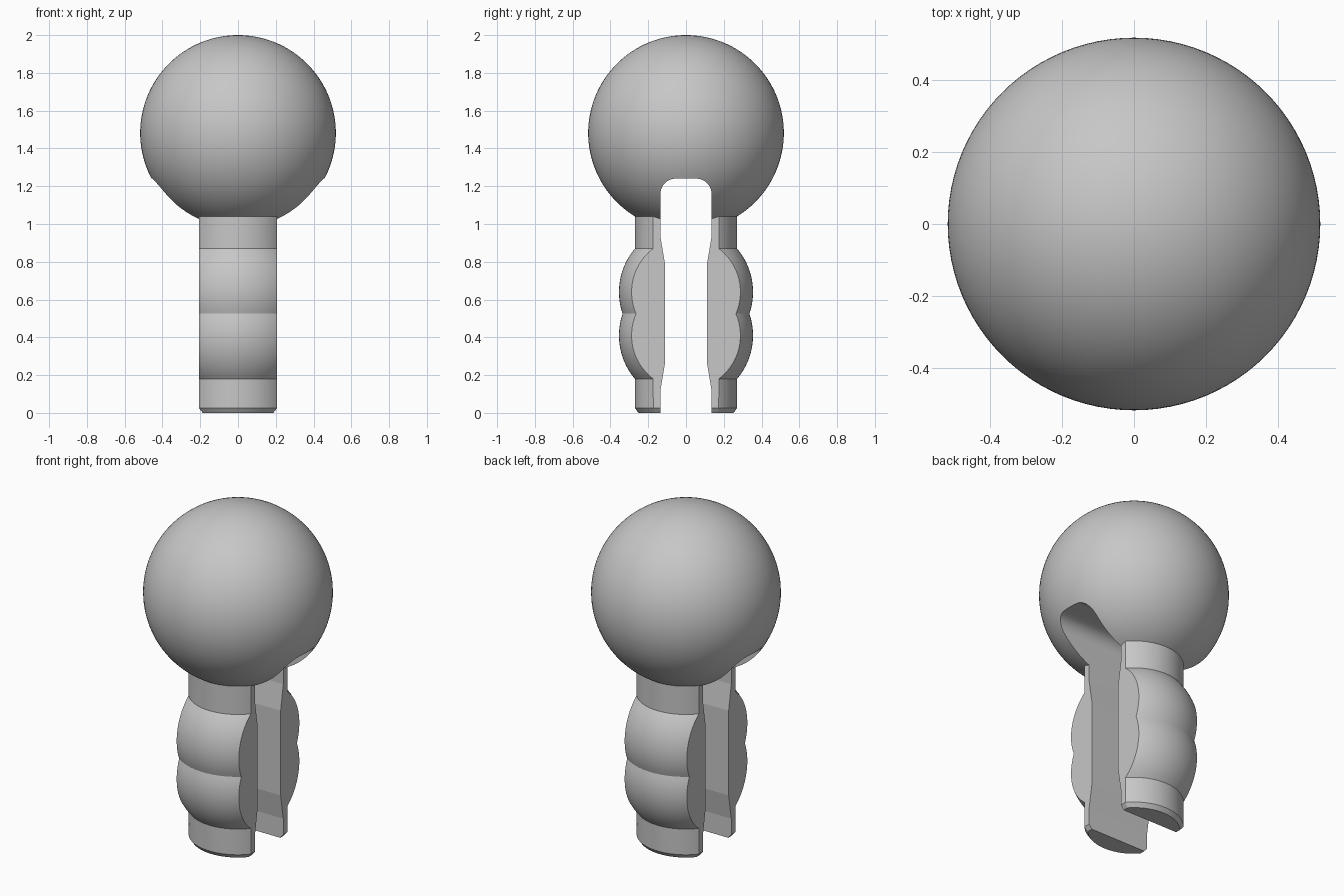
import bpy, bmesh
from math import sin, cos, asin, radians, tau
from mathutils import Vector

cube = bpy.data.objects.get("Cube")
if cube:
    bpy.data.objects.remove(cube, do_unlink=True)

grey = bpy.data.materials.new("light grey")
grey.use_nodes = True
colour = (0.57, 0.57, 0.57, 1)
grey.diffuse_color = colour
grey.node_tree.nodes["Principled BSDF"].inputs["Base Color"].default_value = colour

BALL_R, BALL_Z = 0.518, 1.482
STEM_R, BULGE_R, HALF_WIDTH = 0.27, 0.355, 0.207
BULGE_LOW, BULGE_HIGH, VALLEY_Z = 0.41, 0.64, 0.525


def finish(name, bm):
    bmesh.ops.recalc_face_normals(bm, faces=bm.faces)
    mesh = bpy.data.meshes.new(name)
    bm.to_mesh(mesh)
    bm.free()
    mesh.materials.append(grey)
    obj = bpy.data.objects.new(name, mesh)
    bpy.context.collection.objects.link(obj)
    return obj


def revolve(name, profile, steps=96):
    """Turn a closed (radius, height) profile about the z axis."""
    bm = bmesh.new()
    verts = [bm.verts.new((r, 0, z)) for r, z in profile]
    edges = [bm.edges.new(pair) for pair in zip(verts, verts[1:])]
    bmesh.ops.spin(bm, geom=verts + edges, cent=(0, 0, 0), axis=(0, 0, 1),
                   angle=tau, steps=steps)
    bmesh.ops.remove_doubles(bm, verts=bm.verts, dist=1e-5)
    return finish(name, bm)


def prism(name, outline, direction):
    """Extrude a flat outline along a direction, centred on the origin."""
    bm = bmesh.new()
    step = Vector(direction)
    face = bm.faces.new([bm.verts.new(Vector(p) - step / 2) for p in outline])
    out = bmesh.ops.extrude_face_region(bm, geom=[face])
    moved = [v for v in out["geom"] if isinstance(v, bmesh.types.BMVert)]
    bmesh.ops.translate(bm, verts=moved, vec=step)
    return finish(name, bm)


def combine(target, tool, operation):
    """Apply a boolean and discard the tool."""
    mod = target.modifiers.new(operation.lower(), "BOOLEAN")
    mod.object, mod.operation, mod.solver = tool, operation, "EXACT"
    bpy.context.view_layer.objects.active = target
    bpy.ops.object.modifier_apply(modifier=mod.name)
    bpy.data.objects.remove(tool, do_unlink=True)


def arc(cx, cz, radius, start, end, steps):
    angles = [start + (end - start) * i / steps for i in range(steps + 1)]
    return [(cx + radius * cos(a), cz + radius * sin(a)) for a in angles]


# Stem: round post with two spherical bulges and a chamfered foot
base = -asin((BULGE_HIGH - BULGE_LOW) / BULGE_R)
valley = asin((VALLEY_Z - BULGE_LOW) / BULGE_R)
lower = arc(0, BULGE_LOW, BULGE_R, base, valley, 14)
upper = [(r, 2 * VALLEY_Z - z) for r, z in reversed(lower[:-1])]
stem = revolve("stem", [(0, 0), (0.252, 0), (STEM_R, 0.025)] + lower + upper
               + [(STEM_R, 1.3), (0, 1.3)])

# Flat sides of the stem, chamfered at the foot
side = [(0.187, 0), (HALF_WIDTH, 0.025), (HALF_WIDTH, 1.4)]
outline = [(x, 0, z) for x, z in side] + [(-x, 0, z) for x, z in reversed(side)]
combine(stem, prism("side_trim", outline, (0, 1, 0)), "INTERSECT")

# Ball head
bm = bmesh.new()
bmesh.ops.create_uvsphere(bm, u_segments=96, v_segments=64, radius=BALL_R)
bmesh.ops.translate(bm, verts=bm.verts, vec=(0, 0, BALL_Z))
clip = finish("ball_head_with_prongs", bm)
combine(clip, stem, "UNION")

# Slot: narrower between the bulges, with a rounded top inside the ball
half = [(0.135, -0.1), (0.135, 0.12), (0.11, 0.27), (0.11, 0.78), (0.135, 0.93)]
half += arc(0.055, 1.16, 0.08, 0, radians(90), 16)
outline = [(0, y, z) for y, z in half] + [(0, -y, z) for y, z in reversed(half)]
combine(clip, prism("slot", outline, (2, 0, 0)), "DIFFERENCE")

# Smooth curves while keeping the slight bends in the slot crisp
bpy.ops.object.select_all(action="DESELECT")
clip.select_set(True)
bpy.context.view_layer.objects.active = clip
bpy.ops.object.shade_smooth_by_angle(angle=radians(7))
